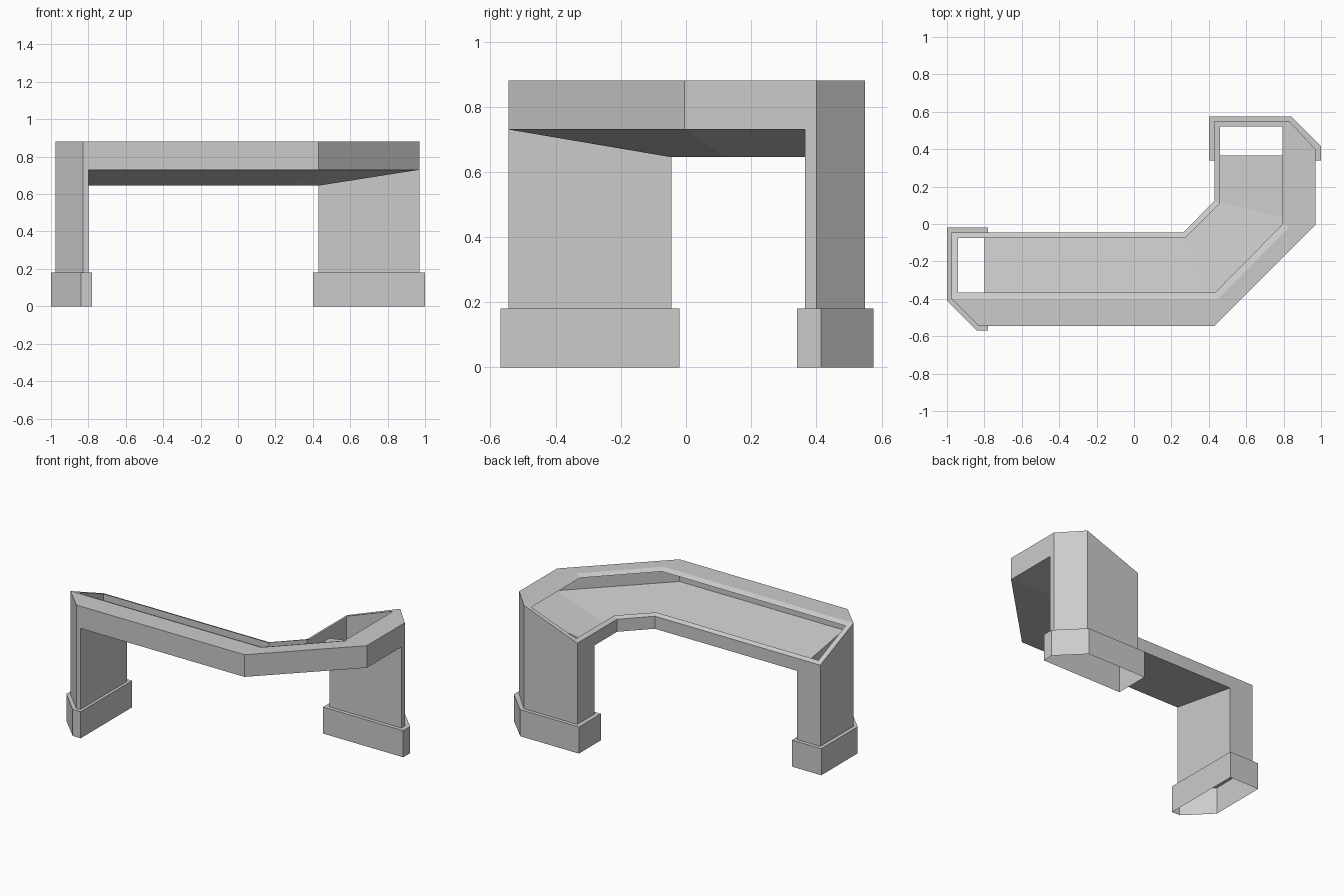
import bpy
import bmesh

cube = bpy.data.objects.get("Cube")
if cube:
    bpy.data.objects.remove(cube, do_unlink=True)

grey = bpy.data.materials.new("plain_grey")
grey.use_nodes = True
COLOUR = (0.6, 0.6, 0.6, 1)
grey.diffuse_color = COLOUR
grey.node_tree.nodes["Principled BSDF"].inputs["Base Color"].default_value = COLOUR

# Shared heights
TOP, LIP, UNDER, PLINTH = 0.88, 0.73, 0.645, 0.18


def at(path, z):
    """Lift a plan path to one height."""
    return [(p[0], p[1], z) for p in path]


def build(name, *strips):
    """Make a sheet object from strips of quads between two rows of points."""
    bm = bmesh.new()
    for low, high, closed in strips:
        a = [bm.verts.new(p) for p in low]
        b = [bm.verts.new(p) for p in high]
        n = len(a)
        for i in range(n if closed else n - 1):
            j = (i + 1) % n
            bm.faces.new((a[i], a[j], b[j], b[i]))
    bmesh.ops.remove_doubles(bm, verts=bm.verts, dist=0.0005)
    mesh = bpy.data.meshes.new(name)
    bm.to_mesh(mesh)
    bm.free()
    mesh.materials.append(grey)
    obj = bpy.data.objects.new(name, mesh)
    bpy.context.collection.objects.link(obj)
    return obj


# Deck between the legs: outer wall, inner wall and sloping underside
outer = [(-0.8, -0.545), (0.43, -0.545), (0.97, -0.005), (0.97, 0.365)]
inner = [(-0.8, -0.045), (0.265, -0.045), (0.43, 0.125), (0.43, 0.365)]
build("outer_wall", (at(outer, LIP), at(outer, TOP), False))
build("inner_wall", (at(inner[::-1], UNDER), at(inner[::-1], LIP), False))
build("deck_underside", (at(inner, UNDER), at(outer, LIP), False))

# Flat ledge along the outside
ledge_out = [(-0.83, -0.545), (0.43, -0.545), (0.97, -0.005), (0.97, 0.40)]
ledge_in = [(-0.975, -0.40), (0.45, -0.40), (0.83, -0.015), (0.83, 0.55)]
build("top_ledge", (at(ledge_out, TOP), at(ledge_in, TOP), False))

# Narrow sloping rim around the opening
rim_low = [(0.43, 0.55), (0.43, 0.125), (0.265, -0.045), (-0.975, -0.045)]
hole_high = [(-0.94, -0.365), (0.435, -0.365), (0.795, 0.0), (0.795, 0.52)]
hole_low = [(0.46, 0.52), (0.46, 0.11), (0.275, -0.075), (-0.94, -0.075)]
build("sloped_rim", (at(ledge_in, TOP) + at(rim_low, LIP),
                     at(hole_high, TOP - 0.015) + at(hole_low, LIP + 0.012), True))

# Hollow legs: outside walls, the panel under the deck, and an open plinth
legs = {
    "left_end": (
        [(-0.8, -0.045, LIP), (-0.975, -0.045, LIP), (-0.975, -0.40, TOP),
         (-0.83, -0.545, TOP), (-0.8, -0.545, TOP)],
        [(-0.8, -0.545, LIP), (-0.8, -0.045, UNDER)],
        [(-0.78, -0.02), (-1.0, -0.02), (-1.0, -0.41), (-0.84, -0.57), (-0.78, -0.57)]),
    "back_end": (
        [(0.97, 0.365, TOP), (0.97, 0.40, TOP), (0.83, 0.55, TOP),
         (0.43, 0.55, LIP), (0.43, 0.365, LIP)],
        [(0.43, 0.365, UNDER), (0.97, 0.365, LIP)],
        [(1.0, 0.34), (1.0, 0.415), (0.84, 0.575), (0.40, 0.575), (0.40, 0.34)]),
}
for name, (walls, panel, foot) in legs.items():
    build(name + "_leg",
          (at(walls, PLINTH), walls, False),
          (at(panel, PLINTH), panel, False))
    build(name + "_plinth",
          (at(foot, 0), at(foot, PLINTH), True),
          (at(foot, PLINTH), at(walls, PLINTH), True))
